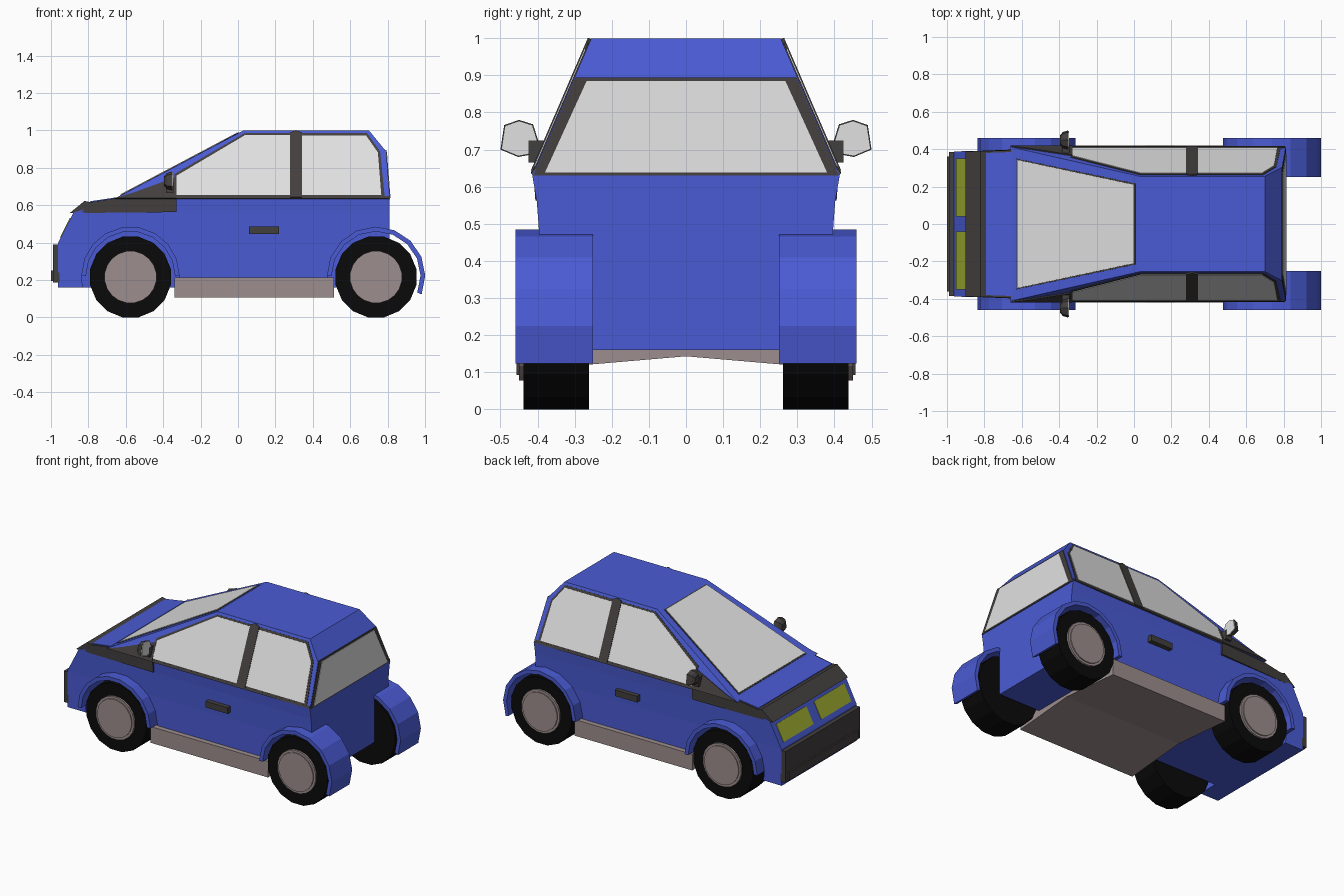
import bpy, bmesh, math
from mathutils import Vector

cube = bpy.data.objects.get("Cube")
if cube:
    bpy.data.objects.remove(cube, do_unlink=True)


def material(name, rgb):
    m = bpy.data.materials.new(name)
    m.use_nodes = True
    m.diffuse_color = (*rgb, 1)
    m.node_tree.nodes["Principled BSDF"].inputs["Base Color"].default_value = (*rgb, 1)
    return m


BLUE = material("blue_paint", (0.069, 0.105, 0.66))
TRIM = material("dark_trim", (0.055, 0.05, 0.048))
GLASS = material("pale_glass", (0.75, 0.75, 0.75))
RUBBER = material("black_rubber", (0.003, 0.003, 0.003))
METAL = material("rosy_grey", (0.34, 0.27, 0.27))
LAMP = material("yellow_green_lamp", (0.36, 0.43, 0.03))


def loft(name, rings, mat, closed=False):
    """Skin equal-length rings of points; cap the ends unless closed."""
    bm = bmesh.new()
    rows = [[bm.verts.new(p) for p in ring] for ring in rings]
    n = len(rows[0])
    pairs = list(zip(rows, rows[1:]))
    if closed:
        pairs.append((rows[-1], rows[0]))
    else:
        bm.faces.new(rows[0])
        bm.faces.new(rows[-1])
    for a, b in pairs:
        for i in range(n):
            j = (i + 1) % n
            bm.faces.new((a[i], a[j], b[j], b[i]))
    bmesh.ops.recalc_face_normals(bm, faces=bm.faces)
    mesh = bpy.data.meshes.new(name)
    bm.to_mesh(mesh)
    bm.free()
    mesh.materials.append(mat)
    ob = bpy.data.objects.new(name, mesh)
    bpy.context.collection.objects.link(ob)
    return ob


def plate(name, pts, mat, lift=0.004):
    """Thin sheet lying on a panel, facing away from the car's middle."""
    pts = [Vector(p) for p in pts]
    normal = (pts[1] - pts[0]).cross(pts[2] - pts[0]).normalized()
    if normal.dot(pts[0] - Vector((0, 0, 0.5))) < 0:
        normal = -normal
    return loft(name, [[p - normal * 0.002 for p in pts], [p + normal * lift for p in pts]], mat)


def box(name, x, y, z, mat):
    return loft(name, [[(a, y[0], z[0]), (a, y[1], z[0]), (a, y[1], z[1]), (a, y[0], z[1])] for a in x], mat)


def disc(name, cx, cz, r, y0, y1, n, mat):
    ring = [(cx + r * math.cos((i + 0.5) * math.tau / n), cz + r * math.sin((i + 0.5) * math.tau / n)) for i in range(n)]
    return loft(name, [[(x, y, z) for x, z in ring] for y in (y0, y1)], mat)


BELT, ROOF, AXLE = 0.635, 1.0, 0.216
FRONT_X, REAR_X = -0.575, 0.738
SIDES = ((1, "left"), (-1, "right"))


def flank(z):
    """Half width of the leaning cabin side at a height."""
    return 0.412 - 0.43 * (z - BELT)


# Lower body: height, nose x, nose half width, tail half width
levels = [(0.16, -0.962, 0.385, 0.388), (0.40, -0.962, 0.388, 0.39),
          (0.56, -0.88, 0.39, 0.402), (BELT, -0.66, 0.392, 0.415)]
body = loft("lower_body", [[(x, -a, z), (0.81, -b, z), (0.81, b, z), (x, a, z)] for z, x, a, b in levels], BLUE)

# Wheel wells cut into the body
for cx in (FRONT_X, REAR_X):
    for s, side in SIDES:
        cutter = disc("well_cutter", cx, AXLE, 0.26, s * 0.252, s * 0.6, 32, BLUE)
        cutter.hide_render = True
        mod = body.modifiers.new("well", "BOOLEAN")
        mod.operation, mod.solver, mod.object = "DIFFERENCE", "EXACT", cutter
        bpy.context.view_layer.objects.active = body
        bpy.ops.object.modifier_apply(modifier=mod.name)
        bpy.data.objects.remove(cutter, do_unlink=True)

# Cabin shell
cabin = [(-0.66, BELT), (0.03, ROOF), (0.70, ROOF), (0.79, 0.89), (0.81, BELT)]
loft("cabin", [[(x, s * flank(z), z) for x, z in cabin] for s in (-1, 1)], BLUE)

# Dark nose cap with a painted bonnet panel
cap = [(-0.90, 0.558, 0.388), (-0.82, 0.623, 0.39), (-0.79, 0.616, 0.39),
       (-0.66, 0.636, 0.395), (-0.33, 0.637, 0.411), (-0.33, 0.563, 0.406)]
loft("nose_cap", [[(x, s * w, z) for x, z, w in cap] for s in (-1, 1)], TRIM)
plate("bonnet", [(-0.79, -0.38, 0.617), (-0.65, -0.385, 0.638), (-0.65, 0.385, 0.638), (-0.79, 0.38, 0.617)], BLUE)


# Windscreen on the sloping front of the cabin
def screen(x, y):
    return (x, y, BELT + (x + 0.66) * (ROOF - BELT) / 0.69)


for name, grow, mat, lift in (("windscreen_seal", 0.007, TRIM, 0.003), ("windscreen", 0, GLASS, 0.006)):
    x0, x1, w0, w1 = -0.62 - grow, grow, 0.342 + grow, 0.21 + grow
    plate(name, [screen(x0, -w0), screen(x0, w0), screen(x1, w1), screen(x1, -w1)], mat, lift)


# Rear window in its dark frame
def tail(y, z):
    return (0.81 - 0.02 * (z - BELT) / 0.255, y, z)


for name, z0, z1, w0, w1, mat, lift in (("rear_frame", 0.63, 0.894, 0.412, 0.298, TRIM, 0.003),
                                        ("rear_window", 0.638, 0.884, 0.38, 0.268, GLASS, 0.006)):
    plate(name, [tail(-w0, z0), tail(w0, z0), tail(w1, z1), tail(-w1, z1)], mat, lift)

# Cabin side details as x, z outlines: seal, glass, pillar and corner panel
side_parts = [
    ("window_seal", TRIM, 0.003, [(-0.34, 0.637), (-0.34, 0.765), (0.035, 0.984), (0.69, 0.984), (0.76, 0.885), (0.785, 0.637)]),
    ("front_window", GLASS, 0.006, [(-0.33, 0.653), (-0.33, 0.755), (0.04, 0.974), (0.28, 0.974), (0.28, 0.653)]),
    ("rear_side_window", GLASS, 0.006, [(0.34, 0.653), (0.34, 0.97), (0.685, 0.97), (0.748, 0.88), (0.766, 0.653)]),
    ("door_pillar", TRIM, 0.009, [(0.278, 0.64), (0.278, 0.985), (0.31, 0.998), (0.342, 0.985), (0.342, 0.64)]),
    ("corner_panel", TRIM, 0.007, [(-0.66, BELT), (-0.33, BELT), (-0.33, 0.748), (-0.56, 0.665)]),
    ("belt_strip", TRIM, 0.005, [(-0.33, 0.633), (0.808, 0.633), (0.808, 0.647), (-0.33, 0.647)]),
]
mirror = [(0.40, 0.69), (0.397, 0.72), (0.412, 0.768), (0.45, 0.78), (0.49, 0.766), (0.50, 0.70), (0.452, 0.68)]

for s, side in SIDES:
    for name, mat, lift, outline in side_parts:
        plate(f"{side}_{name}", [(x, s * flank(z), z) for x, z in outline], mat, lift)
    box(f"{side}_door_handle", (0.06, 0.22), (s * 0.38, s * 0.421), (0.445, 0.485), TRIM)

    # Mirror: tapered housing, arm and reflective face
    housing = [[(x, s * (0.45 + (y - 0.45) * k), 0.728 + (z - 0.728) * k) for y, z in mirror]
               for x, k in ((-0.395, 0.5), (-0.38, 0.85), (-0.352, 1))]
    loft(f"{side}_mirror_housing", housing, TRIM)
    face = [(-0.352, s * (0.45 + (y - 0.45) * 0.95), 0.728 + (z - 0.728) * 0.95) for y, z in mirror]
    loft(f"{side}_mirror_glass", [face, [(x + 0.005, y, z) for x, y, z in face]], GLASS)
    box(f"{side}_mirror_arm", (-0.385, -0.345), (s * 0.37, s * 0.425), (0.665, 0.725), TRIM)

    # Headlamp on the sloping nose
    y0, y1 = s * 0.04, s * 0.35
    plate(f"{side}_headlamp", [(-0.948, y0, 0.427), (-0.948, y1, 0.427), (-0.895, y1, 0.531), (-0.895, y0, 0.531)], LAMP)

    # Wheels and arched mudguards
    for cx, end, start in ((FRONT_X, "front", 0), (REAR_X, "rear", -22)):
        disc(f"{end}_{side}_tyre", cx, AXLE, 0.22, s * 0.262, s * 0.438, 16, RUBBER)
        disc(f"{end}_{side}_rim", cx, AXLE, 0.14, s * 0.40, s * 0.45, 20, METAL)
        disc(f"{end}_{side}_hubcap", cx, AXLE, 0.125, s * 0.40, s * 0.457, 20, METAL)
        arc = []
        steps = 9
        for i in range(steps + 1):
            a = math.radians(start + (180 - start) * i / steps)
            c, d = math.cos(a), math.sin(a)
            arc.append([(cx + r * c, s * y, 0.222 + r * d)
                        for r, y in ((0.263, 0.25), (0.263, 0.46), (0.238, 0.46), (0.238, 0.25))])
        loft(f"{end}_{side}_mudguard", arc, BLUE)

# Front bumper with its lower lip
box("front_bumper", (-0.99, -0.955), (-0.386, 0.386), (0.187, 0.39), TRIM)
box("bumper_lip", (-1.0, -0.97), (-0.36, 0.36), (0.195, 0.25), TRIM)

# Floor pan and sills, slightly raised along the middle
pan = [(-0.42, 0.213), (-0.42, 0.107), (0, 0.143), (0.42, 0.107), (0.42, 0.213)]
loft("floor_pan", [[(x, y, z) for y, z in pan] for x in (-0.34, 0.512)], METAL)
